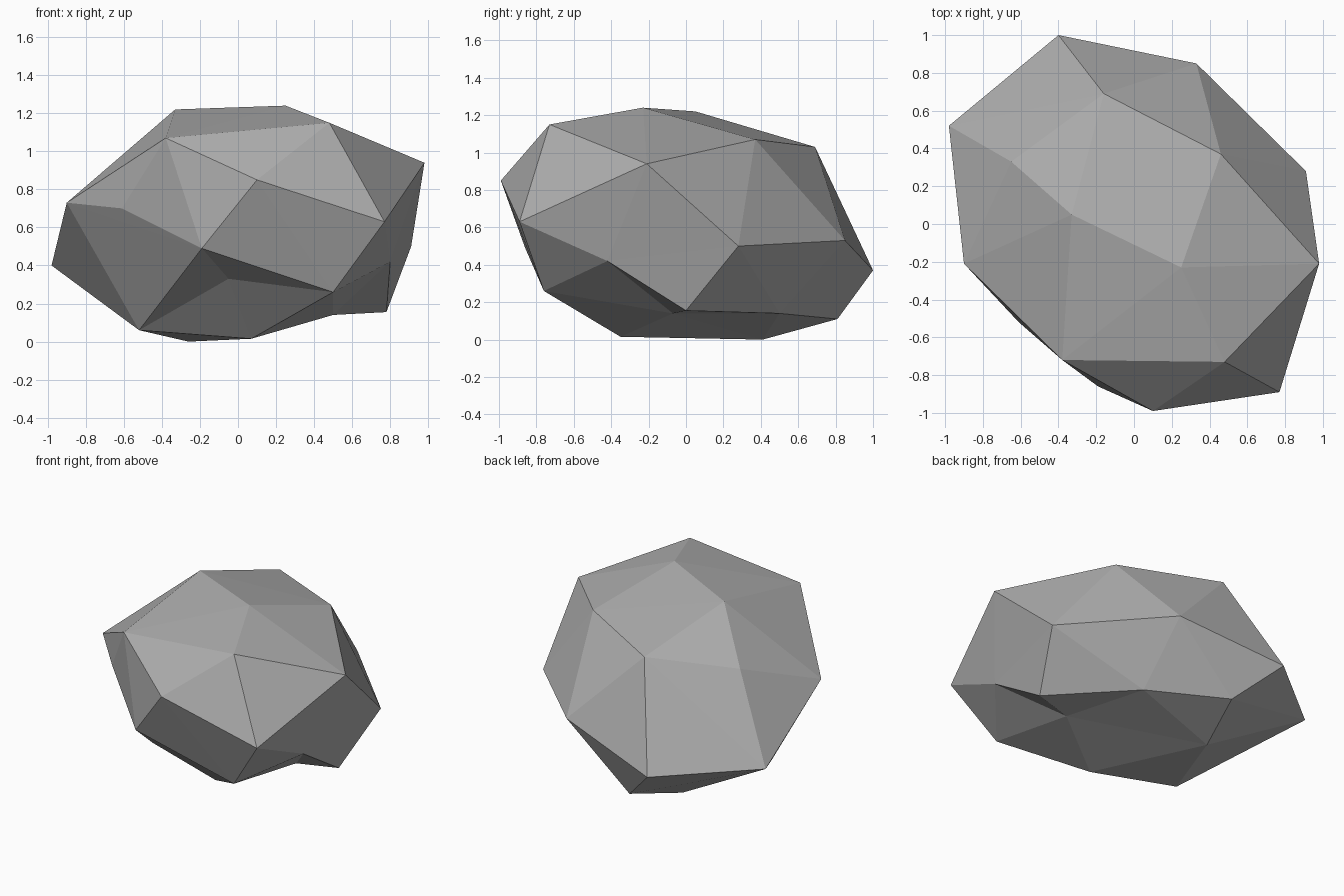
import bpy
import bmesh
from mathutils import Vector

# Remove the default object only
default_object = bpy.data.objects.get("Cube")
if default_object:
    bpy.data.objects.remove(default_object, do_unlink=True)


def make_material(name, colour):
    material = bpy.data.materials.new(name)
    material.use_nodes = True
    material.diffuse_color = colour
    shader = material.node_tree.nodes["Principled BSDF"]
    shader.inputs["Base Color"].default_value = colour
    shader.inputs["Roughness"].default_value = 1
    return material


# Corners of the boulder, grouped by height
crown = [
    (.25, -.23, 1.24), (-.33, .05, 1.22), (.48, -.73, 1.15),
    (.46, .37, 1.07), (-.38, -.72, 1.07), (-.16, .69, 1.03),
    (-.65, .33, .94), (.98, -.21, .94), (.1, -.99, .85),
]
waist = [
    (-.9, -.21, .73), (-.61, -.52, .7), (.77, -.89, .63),
    (.33, .85, .53), (.91, .28, .5), (-.19, -.86, .49),
    (-.98, .52, .4), (-.4, 1, .37),
]
underside = [
    (.5, -.76, .26), (.78, 0, .155), (-.13, .81, .11),
    (-.52, -.2, .06), (.07, -.35, .015), (-.26, .41, 0),
]

# Chipped corners: position on the uncut block, then position after chipping
chips = [
    ((-.06, -.73, .3), (-.05, -.62, .33)),
    ((.87, -.4, .28), (.8, -.42, .42)),
    ((.5, -.07, .07), (.5, -.07, .14)),
    ((.34, .5, .13), (.34, .5, .14)),
]


def build_boulder(name, corners, chipped, material):
    bm = bmesh.new()
    for corner in corners:
        bm.verts.new(corner)
    chip_verts = [(bm.verts.new(block), Vector(cut)) for block, cut in chipped]

    # Wrap the corners in a faceted skin, then push the chips inwards
    bmesh.ops.convex_hull(bm, input=list(bm.verts))
    for vert, cut in chip_verts:
        vert.co = cut

    # Tidy up unused corners and face directions
    loose = [vert for vert in bm.verts if not vert.link_faces]
    bmesh.ops.delete(bm, geom=loose, context='VERTS')
    bmesh.ops.triangulate(bm, faces=list(bm.faces))
    bmesh.ops.recalc_face_normals(bm, faces=list(bm.faces))
    for face in bm.faces:
        face.smooth = False

    mesh = bpy.data.meshes.new(name)
    bm.to_mesh(mesh)
    bm.free()
    mesh.materials.append(material)
    boulder = bpy.data.objects.new(name, mesh)
    bpy.context.collection.objects.link(boulder)
    return boulder


stone_grey = make_material("stone_grey", (.42, .42, .42, 1))
build_boulder("boulder", crown + waist + underside, chips, stone_grey)
